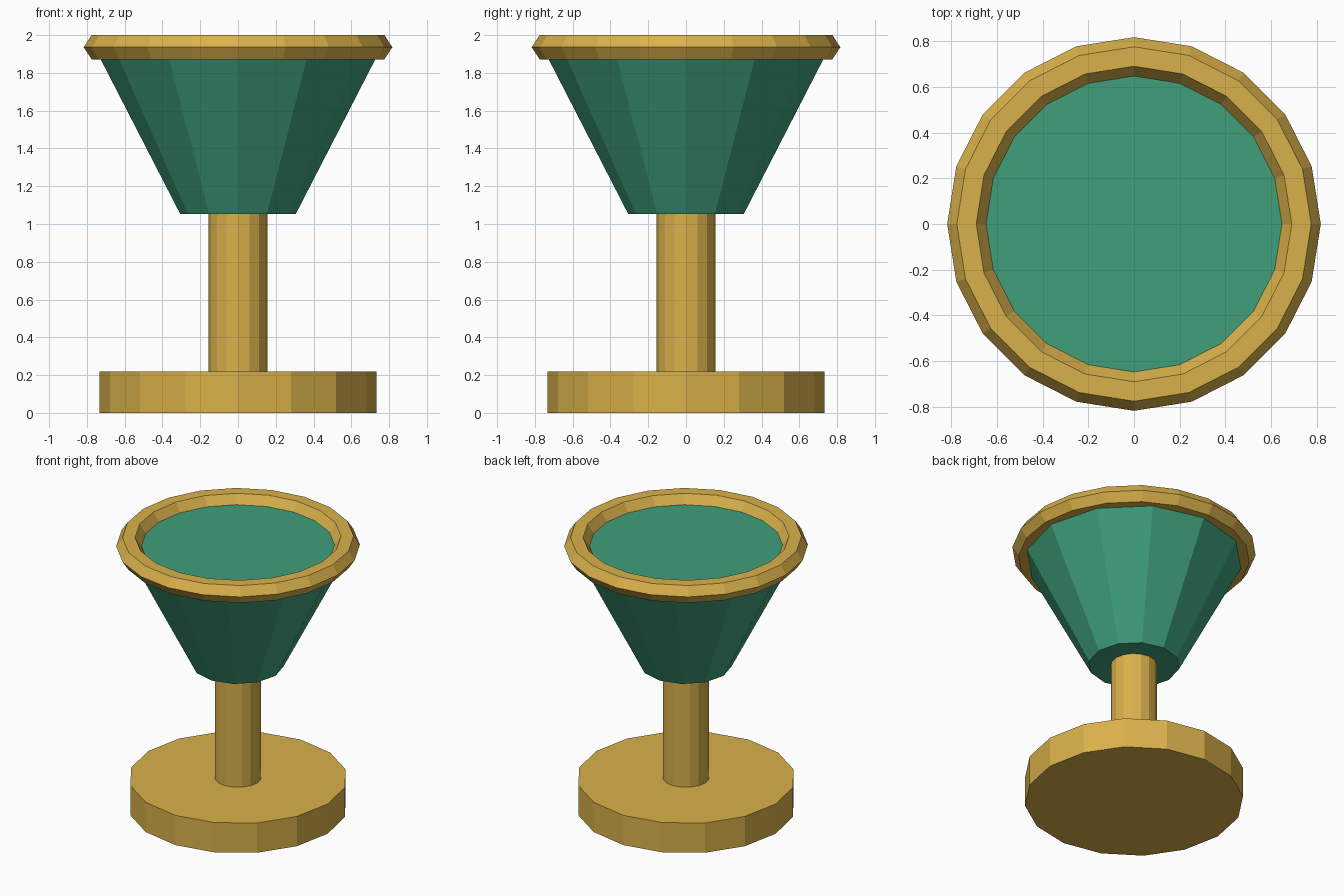
import bpy
import bmesh
from math import cos, sin, tau

default = bpy.data.objects.get("Cube")
if default:
    bpy.data.objects.remove(default, do_unlink=True)


def make_material(name, color):
    mat = bpy.data.materials.new(name)
    mat.use_nodes = True
    mat.diffuse_color = color
    mat.node_tree.nodes["Principled BSDF"].inputs["Base Color"].default_value = color
    return mat


gold = make_material("gold", (0.70, 0.44, 0.07, 1))
green = make_material("green", (0.05, 0.35, 0.195, 1))


def lathe(name, profile, sides, mat, ring=False):
    """Spin a (radius, z) profile; close it into a ring or cap both ends."""
    bm = bmesh.new()
    loops = [[bm.verts.new((r * cos(tau * i / sides), r * sin(tau * i / sides), z))
              for i in range(sides)] for r, z in profile]
    pairs = list(zip(loops, loops[1:]))
    if ring:
        pairs.append((loops[-1], loops[0]))
    else:
        bm.faces.new(loops[0])
        bm.faces.new(loops[-1])
    for a, b in pairs:
        for i in range(sides):
            j = (i + 1) % sides
            bm.faces.new((a[i], a[j], b[j], b[i]))
    bmesh.ops.recalc_face_normals(bm, faces=bm.faces)
    mesh = bpy.data.meshes.new(name)
    bm.to_mesh(mesh)
    bm.free()
    mesh.materials.append(mat)
    obj = bpy.data.objects.new(name, mesh)
    bpy.context.collection.objects.link(obj)
    return obj


# Foot and stem
lathe("base", [(0.733, 0), (0.733, 0.22)], 16, gold)
lathe("stem", [(0.156, 0.2), (0.156, 1.07)], 16, gold)

# Flared bowl, filled to a flat top
lathe("bowl", [(0.306, 1.053), (0.76, 1.936)], 12, green)

# Six-sided ring around the bowl's mouth
mid, half = 1.936, 0.064
lathe("rim", [(0.817, mid), (0.775, mid + half), (0.69, mid + half),
              (0.647, mid), (0.69, mid - half), (0.775, mid - half)],
      20, gold, ring=True)
